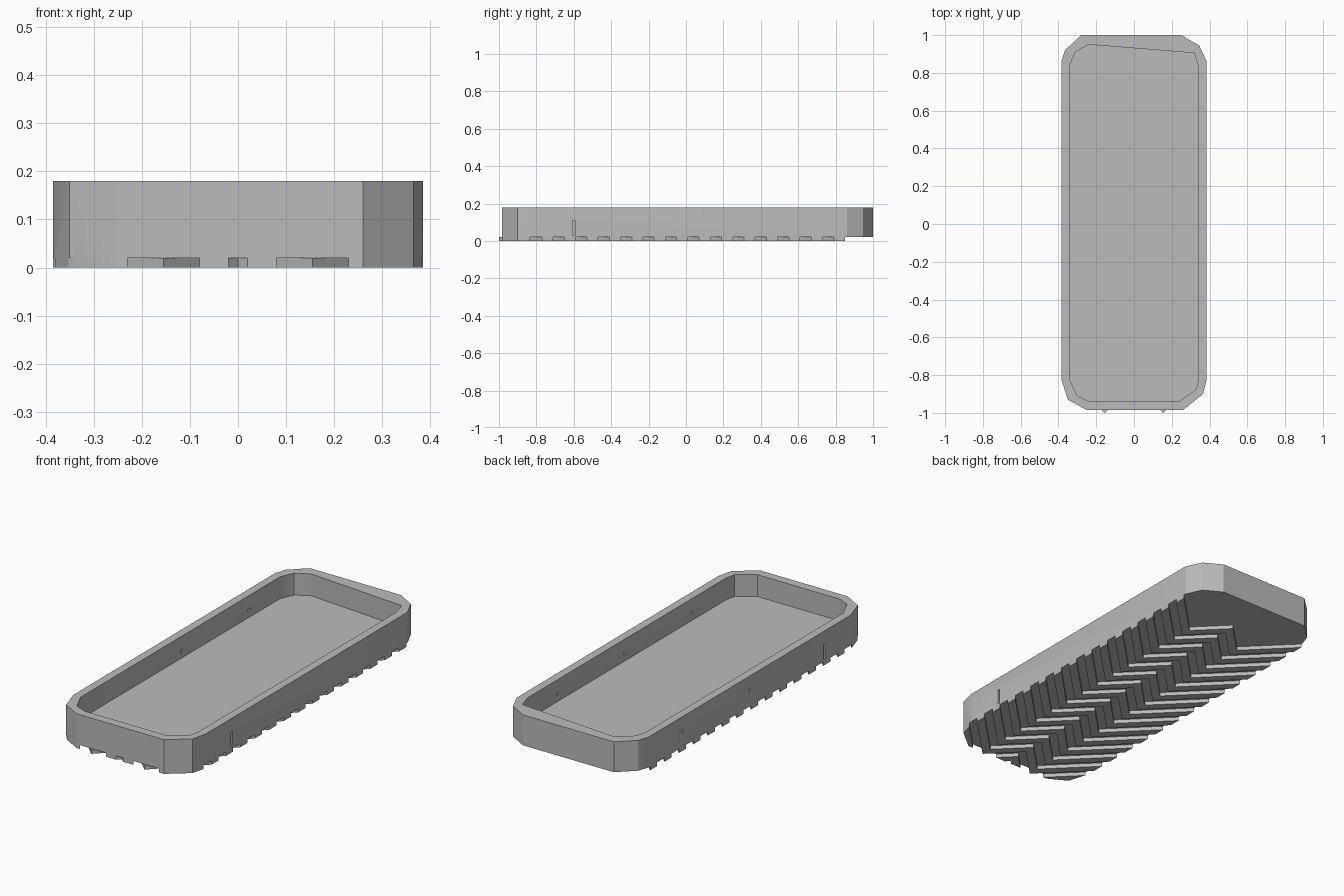
import bpy
import bmesh
import math

if "Cube" in bpy.data.objects:
    bpy.data.objects.remove(bpy.data.objects["Cube"], do_unlink=True)

HEIGHT, FLOOR, GROOVE = 0.18, 0.065, 0.02
PITCH, HALF = 0.12, 0.06

grey = bpy.data.materials.new("plain grey")
grey.use_nodes = True
grey.diffuse_color = (0.5, 0.5, 0.5, 1)
grey.node_tree.nodes["Principled BSDF"].inputs["Base Color"].default_value = (0.5, 0.5, 0.5, 1)


def prisms(name, outlines, z0, z1):
    """Extrude each closed outline from z0 to z1 into one object."""
    bm = bmesh.new()
    for outline in outlines:
        low = [bm.verts.new((x, y, z0)) for x, y in outline]
        high = [bm.verts.new((x, y, z1)) for x, y in outline]
        bm.faces.new(low)
        bm.faces.new(high)
        for i in range(len(low)):
            j = (i + 1) % len(low)
            bm.faces.new((low[i], low[j], high[j], high[i]))
    bmesh.ops.recalc_face_normals(bm, faces=bm.faces)
    mesh = bpy.data.meshes.new(name)
    bm.to_mesh(mesh)
    bm.free()
    mesh.materials.append(grey)
    obj = bpy.data.objects.new(name, mesh)
    bpy.context.collection.objects.link(obj)
    return obj


def box(x, y, w, d):
    return [(x - w, y - d), (x + w, y - d), (x + w, y + d), (x - w, y + d)]


def cut(target, cutter):
    cutter.hide_render = True
    mod = target.modifiers.new("cut", 'BOOLEAN')
    mod.operation = 'DIFFERENCE'
    mod.solver = 'EXACT'
    mod.object = cutter
    bpy.ops.object.select_all(action='DESELECT')
    bpy.context.view_layer.objects.active = target
    target.select_set(True)
    bpy.ops.object.modifier_apply(modifier=mod.name)
    bpy.data.objects.remove(cutter, do_unlink=True)


# Outer shell with chamfered corners
outer = [(-0.385, -0.82), (-0.35, -0.93), (-0.25, -0.985), (0.26, -0.985),
         (0.365, -0.9), (0.385, -0.82), (0.385, 0.86), (0.345, 0.945),
         (0.25, 1), (-0.28, 1), (-0.365, 0.92), (-0.385, 0.86)]
tray = prisms("tray", [outer], 0, HEIGHT)

# Recess, slightly slanted along the back
inner = [(-0.342, -0.82), (-0.3, -0.91), (-0.24, -0.938), (0.24, -0.938),
         (0.33, -0.875), (0.342, -0.82), (0.342, 0.83), (0.32, 0.905),
         (-0.24, 0.95), (-0.31, 0.91), (-0.342, 0.84)]
cut(tray, prisms("recess_cutter", [inner], FLOOR, 0.3))

# Herringbone grooves underneath, with a wider cut behind the last rib
zigzag = [(-0.5, 0.115), (-0.155, -0.23), (0, -0.075), (0.155, -0.23), (0.5, 0.115)]


def groove(start, end):
    front = [(x, y + start) for x, y in zigzag]
    back = [(x, y + end) for x, y in reversed(zigzag)]
    return front + back


starts = [-0.83 + PITCH * k for k in range(-1, 14)]
grooves = [groove(s, s + HALF) for s in starts]
grooves.append(groove(starts[-1] + PITCH, 1.5))
cut(tray, prisms("groove_cutter", grooves, -0.05, GROOVE))

# Small wall holes and one upright slot on each side
holes = [box(-0.365, y, 0.04, 0.008) for y in (0.58, 0.02)]
holes += [box(0.342, y, 0.015, 0.008) for y in (0.58, 0.02, -0.54)]
cut(tray, prisms("hole_cutter", holes, 0.095, 0.112))
slots = [box(side * 0.385, -0.6, 0.012, 0.006) for side in (-1, 1)]
cut(tray, prisms("slot_cutter", slots, 0.03, 0.11))

# Rib tips that peek out at the front
tips = [[(x - 0.03, -0.97), (x, -1), (x + 0.03, -0.97)] for x in (-0.155, 0.155)]
prisms("front_rib_tips", tips, 0, GROOVE)

bpy.ops.object.select_all(action='DESELECT')
bpy.context.view_layer.objects.active = tray
tray.select_set(True)
bpy.ops.object.shade_smooth_by_angle(angle=math.radians(25))
